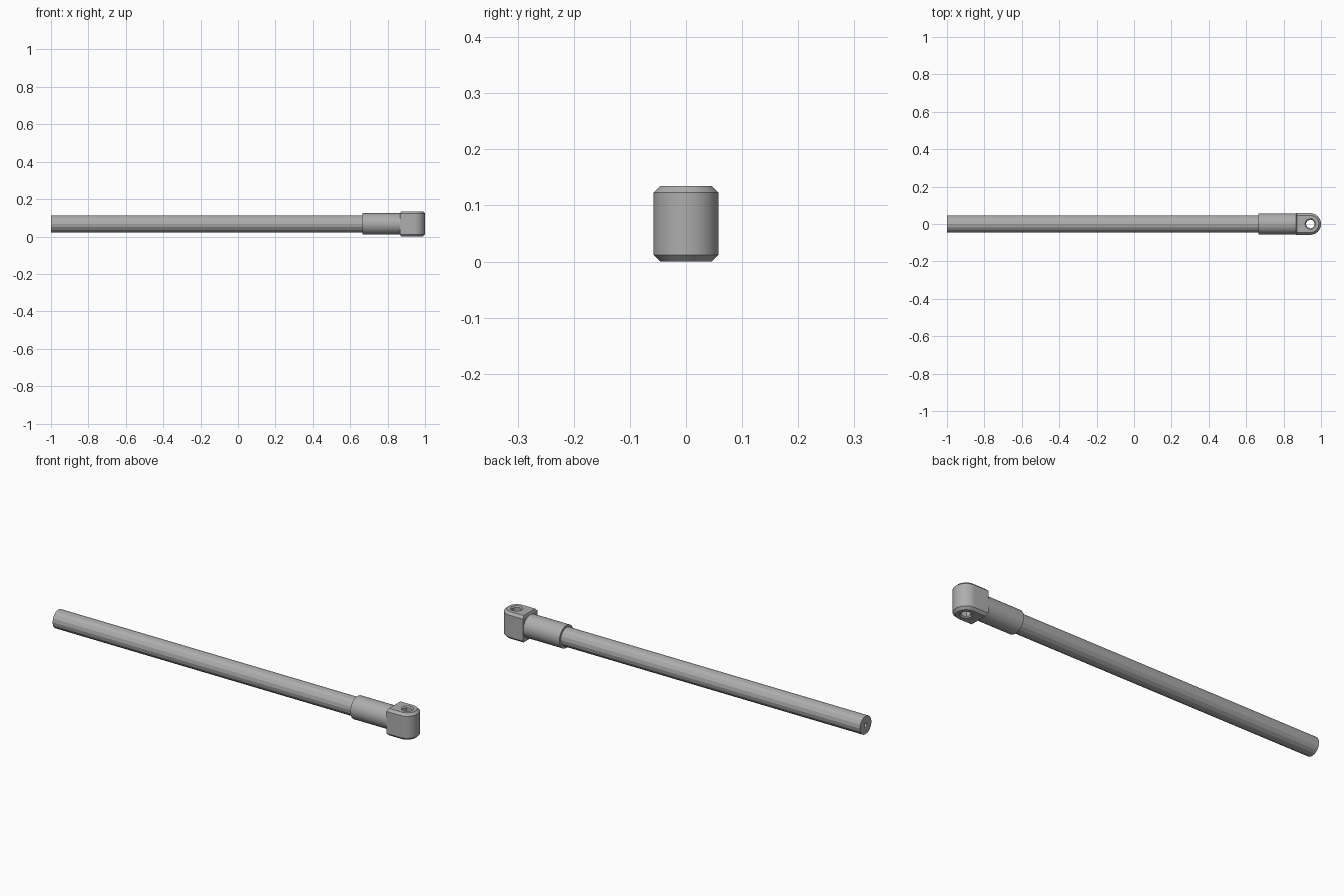
import bpy, bmesh
from math import sin, cos, pi, radians

cube = bpy.data.objects.get("Cube")
if cube:
    bpy.data.objects.remove(cube)

AXIS_Z = 0.0675   # height of the rod's centre line
HEAD_H = 0.135
HEAD_R = 0.058
HEAD_X = 0.942    # centre of the rounded end and pin hole
CHAMFER = 0.012

steel = bpy.data.materials.new("grey steel")
steel.use_nodes = True
grey = (0.42, 0.42, 0.42, 1)
steel.diffuse_color = grey
steel.node_tree.nodes["Principled BSDF"].inputs["Base Color"].default_value = grey


def finish(name, bm, smooth=True):
    bmesh.ops.recalc_face_normals(bm, faces=bm.faces)
    mesh = bpy.data.meshes.new(name)
    bm.to_mesh(mesh)
    bm.free()
    mesh.materials.append(steel)
    obj = bpy.data.objects.new(name, mesh)
    bpy.context.collection.objects.link(obj)
    if smooth:
        bpy.ops.object.select_all(action='DESELECT')
        obj.select_set(True)
        bpy.context.view_layer.objects.active = obj
        bpy.ops.object.shade_smooth_by_angle(angle=radians(30))
    return obj


def bridge(bm, rings, closed=False):
    """Skin consecutive rings of equal length with quads."""
    pairs = list(zip(rings, rings[1:]))
    if closed:
        pairs.append((rings[-1], rings[0]))
    for a, b in pairs:
        n = len(a)
        for i in range(n):
            j = (i + 1) % n
            bm.faces.new((a[i], a[j], b[j], b[i]))


def lathe(name, profile, sides, smooth=True):
    """Turn (x, radius) points around the rod axis and cap both ends."""
    bm = bmesh.new()
    rings = [[bm.verts.new((x, r * cos(2 * pi * i / sides),
                            AXIS_Z + r * sin(2 * pi * i / sides)))
              for i in range(sides)] for x, r in profile]
    bridge(bm, rings)
    bm.faces.new(rings[0])
    bm.faces.new(rings[-1])
    return finish(name, bm, smooth)


# Long rod with a small bore in its free end
lathe("rod", [(-0.9, 0.011), (-1, 0.011), (-1, 0.046), (0.69, 0.046)], 16, False)

# Sleeve gripping the rod
lathe("collar", [(0.665, 0.044), (0.665, 0.057), (0.875, 0.057)], 32)


# Eye head: D-shaped block with chamfered rims and a vertical pin hole
def head_outline(inset):
    r = HEAD_R - inset
    arc = [(HEAD_X + r * cos(a), r * sin(a))
           for a in (-pi / 2 + pi * i / 24 for i in range(25))]
    back = 0.866 + inset * 0.5
    return arc + [(back, r), (back, 0), (back, -r)]


def hole_outline(radius):
    arc = [(HEAD_X + radius * cos(a), radius * sin(a))
           for a in (-pi / 2 + pi * i / 24 for i in range(25))]
    rear = [(HEAD_X + radius * cos(a), radius * sin(a))
            for a in (radians(d) for d in (135, 180, 225))]
    return arc + rear


bm = bmesh.new()
sections = [
    (head_outline(0), CHAMFER), (head_outline(0), HEAD_H - CHAMFER),
    (head_outline(CHAMFER), HEAD_H), (hole_outline(0.029), HEAD_H),
    (hole_outline(0.023), HEAD_H - 0.006), (hole_outline(0.023), 0.006),
    (hole_outline(0.029), 0), (head_outline(CHAMFER), 0),
]
rings = [[bm.verts.new((x, y, z)) for x, y in pts] for pts, z in sections]
bridge(bm, rings, closed=True)
finish("eye_head", bm)
